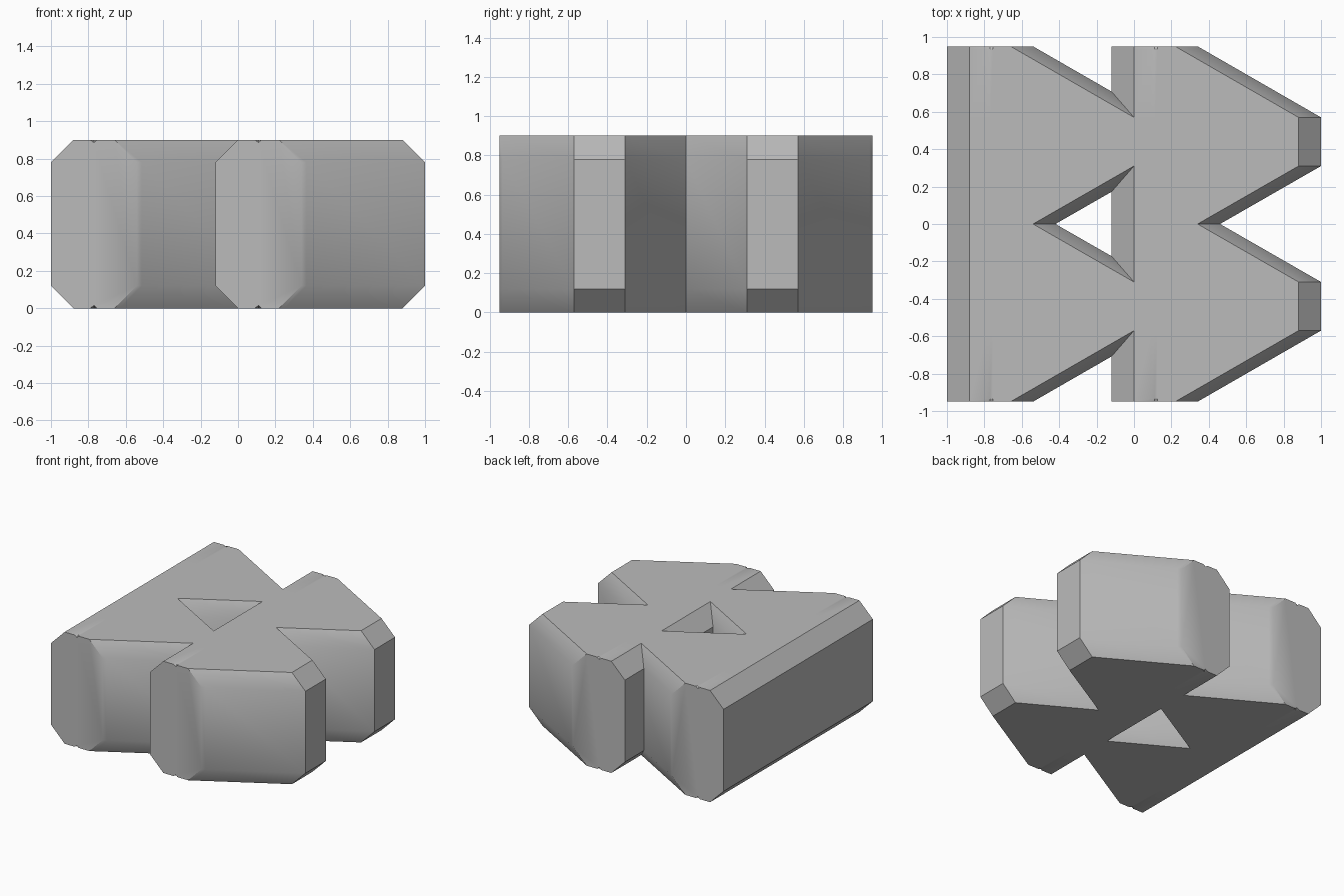
import bpy
import math

if "Cube" in bpy.data.objects:
    bpy.data.objects.remove(bpy.data.objects["Cube"], do_unlink=True)

HEIGHT, BEVEL, HALF_LEN, NICK = 0.9, 0.12, 0.95, 0.015

grey = bpy.data.materials.new("plain grey")
grey.use_nodes = True
colour = (0.5, 0.5, 0.5, 1.0)
grey.diffuse_color = colour
grey.node_tree.nodes["Principled BSDF"].inputs["Base Color"].default_value = colour


def section(right, nick):
    """Bevelled cross-section with a tiny nick in the top and bottom edges."""
    b, h = BEVEL, HEIGHT
    bottom = [(b, 0), (0.21, 0), (0.23, nick), (0.245, 0), (right - b, 0)]
    top = [(x, h - z) for x, z in reversed(bottom)]
    return bottom + [(right, b), (right, h - b)] + top + [(0, h - b), (0, b)]


def arrow_block(name, left):
    """Loft the cross-section along y, widening to two blunt points."""
    half = [(HALF_LEN, 0.46, NICK), (HALF_LEN - 0.015, 0.486, 0),
            (0.57, 1.12, 0), (0.31, 1.12, 0)]
    stations = [(-y, r, n) for y, r, n in half] + [(0, 0.58, 0)] + half[::-1]
    verts = []
    for y, right, nick in stations:
        verts += [(left + x, y, z) for x, z in section(right, nick)]
    n = len(section(1, 0))
    last = (len(stations) - 1) * n
    faces = [(s * n + i, s * n + (i + 1) % n, (s + 1) * n + (i + 1) % n, (s + 1) * n + i)
             for s in range(len(stations) - 1) for i in range(n)]
    faces = [f[::-1] for f in faces]
    faces += [tuple(range(n)), tuple(range(last + n - 1, last - 1, -1))]
    mesh = bpy.data.meshes.new(name)
    mesh.from_pydata(verts, [], faces)
    mesh.materials.append(grey)
    obj = bpy.data.objects.new(name, mesh)
    bpy.context.collection.objects.link(obj)
    # Soften only the shallow corners
    bpy.ops.object.select_all(action="DESELECT")
    obj.select_set(True)
    bpy.context.view_layer.objects.active = obj
    bpy.ops.object.shade_smooth_by_angle(angle=math.radians(33))


# Two identical blocks, the points of one nested into the back of the other
arrow_block("right_double_arrow", -1.0)
arrow_block("left_double_arrow", -0.12)
